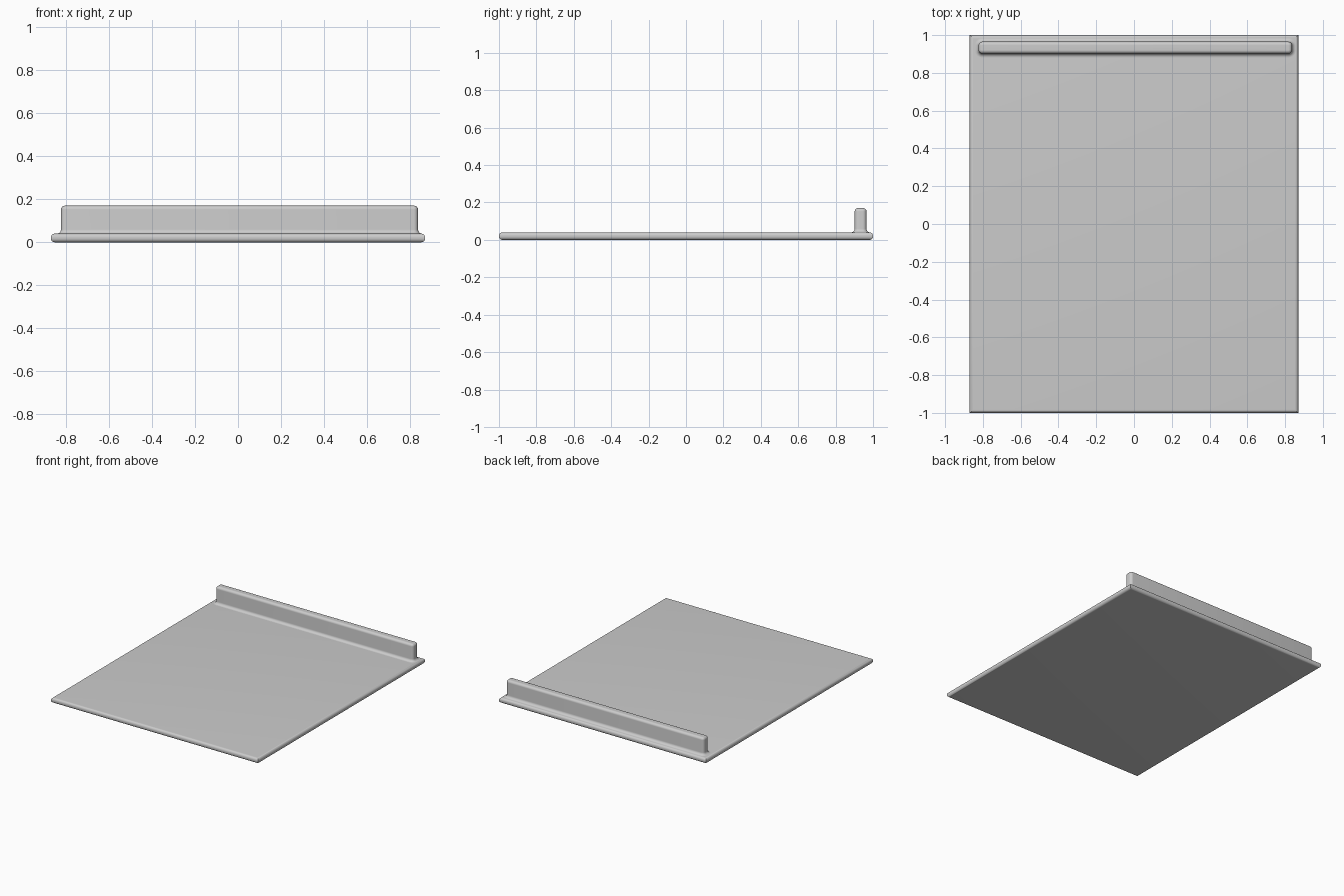
import bpy, bmesh
from math import sin, cos, pi

if "Cube" in bpy.data.objects:
    bpy.data.objects.remove(bpy.data.objects["Cube"])


def ring(x0, x1, y0, y1, r, z, seg=6):
    """Rectangle outline with corner radius r (square corners when r is 0)."""
    if r <= 0:
        return [(x1, y1, z), (x0, y1, z), (x0, y0, z), (x1, y0, z)]
    pts = []
    corners = [(x1 - r, y1 - r), (x0 + r, y1 - r), (x0 + r, y0 + r), (x1 - r, y0 + r)]
    for q, (cx, cy) in enumerate(corners):
        for i in range(seg + 1):
            a = (q + i / seg) * pi / 2
            pts.append((cx + r * cos(a), cy + r * sin(a), z))
    return pts


def loft(name, box, corner, profile):
    """Skin stacked outlines; profile is (outward offset, height)."""
    x0, x1, y0, y1 = box
    bm = bmesh.new()
    rings = []
    for d, z in profile:
        r = corner + d if corner else 0
        pts = ring(x0 - d, x1 + d, y0 - d, y1 + d, r, z)
        rings.append([bm.verts.new(p) for p in pts])
    for a, b in zip(rings, rings[1:]):
        n = len(a)
        for i in range(n):
            j = (i + 1) % n
            bm.faces.new((a[i], a[j], b[j], b[i]))
    bm.faces.new(rings[0][::-1])
    bm.faces.new(rings[-1])
    mesh = bpy.data.meshes.new(name)
    bm.to_mesh(mesh)
    bm.free()
    obj = bpy.data.objects.new(name, mesh)
    bpy.context.collection.objects.link(obj)
    bpy.ops.object.select_all(action='DESELECT')
    obj.select_set(True)
    bpy.context.view_layer.objects.active = obj
    bpy.ops.object.shade_smooth_by_angle(angle=pi / 6)
    return obj


N = 8
arc = [i / N * pi / 2 for i in range(N + 1)]

# Base plate: rounded edges, mitred corners
T, R = 0.04, 0.018
plate = [(-R + R * sin(a), R - R * cos(a)) for a in arc]
plate += [(-R + R * cos(a), T - R + R * sin(a)) for a in arc]
loft("base_plate", (-0.87, 0.87, -1, 1), 0, plate)

# Rear rail: flared fillet at the foot, rounded top edge
F, E, H = 0.02, 0.018, 0.17
rail = [(F - F * sin(a), T + F - F * cos(a)) for a in arc]
rail += [(-E + E * cos(a), H - E + E * sin(a)) for a in arc]
loft("rear_rail", (-0.823, 0.837, 0.902, 0.965), 0.02, rail)
